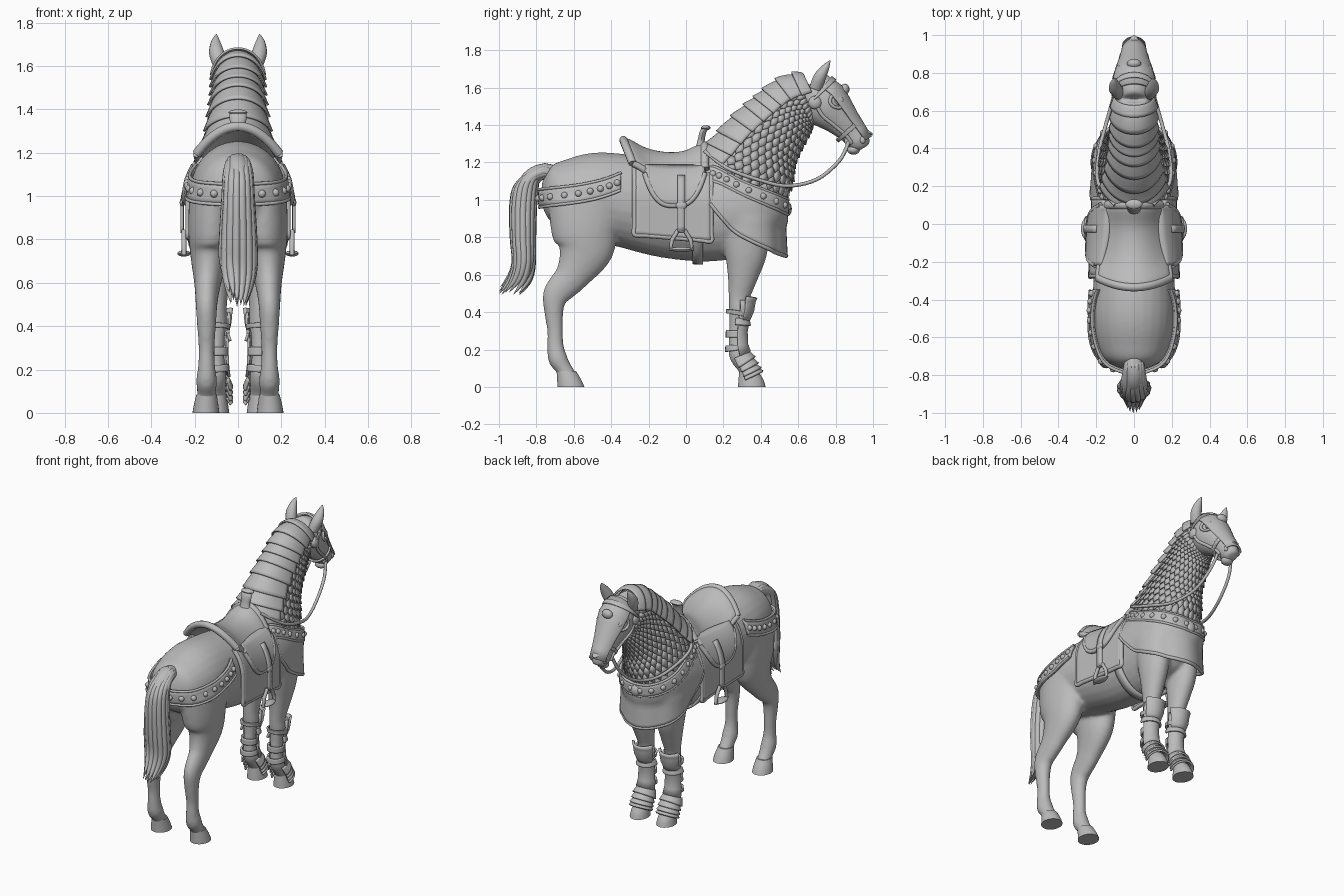
import bpy, bmesh, random
from math import sin, cos, pi, radians, hypot
from mathutils import Vector, Matrix
from mathutils.bvhtree import BVHTree

random.seed(4)
if "Cube" in bpy.data.objects:
    bpy.data.objects.remove(bpy.data.objects["Cube"])
GREY = (0.5, 0.5, 0.5, 1)
mat = bpy.data.materials.new("plain grey")
mat.use_nodes = True
mat.diffuse_color = GREY
mat.node_tree.nodes["Principled BSDF"].inputs["Base Color"].default_value = GREY
parts = []

def finish(name, mesh, mirror=False, thick=0, subsurf=0):
    ob = bpy.data.objects.new(name, mesh)
    bpy.context.collection.objects.link(ob)
    mesh.materials.clear()
    mesh.materials.append(mat)
    if thick:
        ob.modifiers.new("thickness", "SOLIDIFY").thickness = thick
        ob.modifiers["thickness"].offset = 0
    if subsurf:
        ob.modifiers.new("rounding", "SUBSURF").levels = subsurf
        ob.modifiers["rounding"].render_levels = subsurf
    if mirror:
        ob.modifiers.new("mirror", "MIRROR").use_mirror_merge = False
    parts.append(ob)
    return ob

def from_bm(name, bm, **kw):
    bmesh.ops.recalc_face_normals(bm, faces=bm.faces)
    mesh = bpy.data.meshes.new(name)
    bm.to_mesh(mesh)
    bm.free()
    return finish(name, mesh, **kw)

def spline(st, t):
    # smooth interpolation through stations, t counted in stations
    last = len(st) - 1
    t = max(0, min(last, t))
    i = min(int(t), last - 1)
    f = t - i
    p, q, r, s = (st[max(0, min(last, i + k))] for k in (-1, 0, 1, 2))
    return [b + f * (c - a + f * (2*a - 5*b + 4*c - d + f * (3*(b - c) + d - a))) / 2
            for a, b, c, d in zip(p, q, r, s)]

def surf(st, t, deg, off=0, flat=False):
    # point on a tapering tube: stations are x, y, z, half width, half depth
    t = min(t, len(st) - 1)
    x, y, z, a, b = spline(st, t)
    p, q = spline(st, t - .03), spline(st, t + .03)
    dy, dz = (0, -1) if flat else (q[1] - p[1], q[2] - p[2])
    n = hypot(dy, dz)
    ca, sa = cos(radians(deg)), sin(radians(deg))
    return Vector((x + (a + off) * ca, y - dz / n * (b + off) * sa, z + dy / n * (b + off) * sa))

def loft(bm, st, sides=28, sub=5, flip=1, flat=False):
    count = (len(st) - 1) * sub + 1
    rings = []
    for i in range(count):
        pts = [surf(st, i / sub, 360 * k / sides, 0, flat) for k in range(sides)]
        rings.append([bm.verts.new((flip * p.x, p.y, p.z)) for p in pts])
    for r, s in zip(rings, rings[1:]):
        for k in range(sides):
            m = (k + 1) % sides
            bm.faces.new((r[k], r[m], s[m], s[k]))
    bm.faces.new(rings[0])
    bm.faces.new(rings[-1])

def loft_part(name, st, mirror=False, **kw):
    bm = bmesh.new()
    loft(bm, st, **kw)
    return from_bm(name, bm, mirror=mirror)

def sheet(name, f, nu, nv, **kw):
    bm = bmesh.new()
    g = [[bm.verts.new(f(i / nu, j / nv)) for j in range(nv + 1)] for i in range(nu + 1)]
    for i in range(nu):
        for j in range(nv):
            bm.faces.new((g[i][j], g[i + 1][j], g[i + 1][j + 1], g[i][j + 1]))
    return from_bm(name, bm, **kw)

def patch(name, st, t0, t1, a0, a1, off0, off1, thick=.012, mirror=False):
    # plate following part of a tube, flared from off0 to off1
    return sheet(name, lambda u, v: surf(st, t0 + (t1 - t0) * u, a0 + (a1 - a0) * v,
                 off0 + (off1 - off0) * u), 5, 24, thick=thick, mirror=mirror)

def tube(name, pts, mirror=False, closed=False):
    cu = bpy.data.curves.new(name, "CURVE")
    cu.dimensions, cu.bevel_depth, cu.bevel_resolution, cu.use_fill_caps = "3D", 1, 3, True
    sp = cu.splines.new("POLY")
    n = len(pts) if closed else (len(pts) - 1) * 5 + 1
    sp.points.add(n - 1)
    for i in range(n):
        x, y, z, r = pts[i] if closed else spline(pts, i / 5)
        sp.points[i].co, sp.points[i].radius = (x, y, z, 1), max(r, .001)
    sp.use_cyclic_u = closed
    ob = bpy.data.objects.new(name, cu)
    bpy.context.collection.objects.link(ob)
    mesh = bpy.data.meshes.new_from_object(ob.evaluated_get(bpy.context.evaluated_depsgraph_get()))
    bpy.data.objects.remove(ob)
    finish(name, mesh, mirror=mirror)

def balls(name, items, mirror=False):
    bm = bmesh.new()
    for loc, size in items:
        bmesh.ops.create_uvsphere(bm, u_segments=14, v_segments=8, radius=1,
                                  matrix=Matrix.Translation(loc) @ Matrix.Diagonal((*size, 1)))
    from_bm(name, bm, mirror=mirror)

# Horse body
trunk = [(0, y, z, a, b) for y, z, a, b in (
    (-.77, 1.03, .05, .06), (-.73, 1.03, .14, .14), (-.65, 1.03, .19, .185), (-.5, 1.02, .22, .235),
    (-.3, .99, .215, .25), (-.1, .95, .205, .26), (.1, .94, .2, .27), (.25, .96, .205, .27),
    (.38, .98, .195, .24), (.47, .98, .15, .18), (.525, .98, .07, .1))]
neck = [(0, y, z, a, b) for y, z, a, b in (
    (.22, 1, .18, .24), (.32, 1.14, .17, .245), (.4, 1.29, .13, .2), (.5, 1.42, .107, .165),
    (.58, 1.51, .098, .14), (.68, 1.56, .09, .11))]
head = [(0, y, z, a, b) for y, z, a, b in (
    (.65, 1.59, .07, .08), (.7, 1.56, .1, .11), (.75, 1.5, .105, .12), (.82, 1.43, .082, .09),
    (.88, 1.365, .06, .068), (.925, 1.31, .056, .062), (.945, 1.275, .035, .04))]
fore = [(.11, .32, .9, .095, .14), (.11, .32, .72, .08, .115), (.105, .305, .6, .065, .085),
        (.1, .285, .48, .048, .058), (.1, .285, .42, .05, .055), (.1, .275, .35, .04, .044),
        (.1, .27, .25, .038, .04), (.1, .28, .17, .046, .05), (.1, .32, .1, .044, .042),
        (.1, .345, .05, .046, .048)]
hind = [(.11, -.53, 1, .115, .21), (.12, -.54, .85, .11, .185), (.13, -.54, .73, .09, .15),
        (.14, -.605, .6, .062, .095), (.145, -.69, .5, .05, .074), (.145, -.707, .42, .045, .054),
        (.145, -.7, .3, .037, .042), (.145, -.698, .22, .039, .044), (.145, -.685, .15, .048, .052),
        (.145, -.655, .1, .044, .044), (.145, -.63, .05, .046, .05)]
bm = bmesh.new()
for st in (trunk, neck, head):
    loft(bm, st)
for side in (1, -1):
    loft(bm, fore, flip=side)
    loft(bm, hind, flip=side)
horse = from_bm("horse_body", bm)
rm = horse.modifiers.new("blend", "REMESH")
rm.mode, rm.voxel_size = "VOXEL", .011
sm = horse.modifiers.new("soften", "SMOOTH")
sm.factor, sm.iterations = .5, 8
dg = bpy.context.evaluated_depsgraph_get()
baked = bpy.data.meshes.new_from_object(horse.evaluated_get(dg))
horse.modifiers.clear()
horse.data = baked
bm = bmesh.new()
bm.from_mesh(baked)
skin = BVHTree.FromBMesh(bm)
bm.free()

def hug(start, target, off=0, drop=0):
    # land on the skin from outside, lifted by off and hung lower by drop
    d = (Vector(target) - Vector(start)).normalized()
    hit = skin.ray_cast(Vector(start), d)[0] or Vector(target)
    return hit - d * off - Vector((0, 0, drop))

def flank(y, z, off=0, hang=0):
    h = max(z, hang)
    return hug((1, y, h), (0, y, h), off, h - z)

# Hooves, ears, eyes, nostrils and chin
loft_part("fore_hoof", [(.1, .335, .085, .045, .05), (.1, .347, .04, .054, .066), (.1, .352, 0, .06, .074)], True, flat=True)
loft_part("hind_hoof", [(.145, -.64, .085, .047, .052), (.147, -.625, .04, .056, .064), (.148, -.615, 0, .062, .072)], True, flat=True)
loft_part("ear", [(.08, .69, 1.59, .032, .034), (.097, .715, 1.655, .036, .034), (.103, .748, 1.71, .022, .02),
                  (.1, .77, 1.745, .003, .003)], True, sides=14)
balls("eye", [(flank(.815, 1.53), (.016, .028, .024))], True)
balls("nostril", [(flank(.945, 1.32), (.012, .016, .02))], True)
balls("chin", [((0, .895, 1.268), (.04, .035, .026))])

# Tail: a core with loose tapering locks
loft_part("tail_core", [(0, -.66, 1.12, .04, .04), (0, -.75, 1.155, .046, .04), (0, -.83, 1.11, .052, .05),
          (0, -.87, 1, .058, .055), (0, -.875, .8, .07, .05), (0, -.87, .68, .06, .04), (0, -.9, .58, .025, .02)], sides=16)
for k in range(15):
    a = 2 * pi * k / 15
    cx, cy, end = cos(a), sin(a), random.uniform(-.03, .06)
    tube("tail_lock", [(.03 * cx, -.7 + .01 * cy, 1.135 + .02 * cy, .014),
         (.04 * cx, -.765 - .01 * cy, 1.15 - .03 * cy, .018), (.052 * cx, -.845 + .045 * cy, 1.1 + .01 * cy, .02),
         (.058 * cx, -.87 + .055 * cy, .98, .021), (.068 * cx, -.872 + .05 * cy, .8, .022),
         (.07 * cx, -.868 + .045 * cy, .68 + end, .021), (.055 * cx, -.89 + .05 * cy, .59 + end, .016),
         (.04 * cx, -.945 + .055 * cy, .515 + end, .001)])

# Neck armour: overlapping crest plates and scales
for k in range(9):
    t = .85 + k * .45
    w = 62 + 2.5 * k
    patch("crest_plate", neck, t, t + .53, 90 - w, 90 + w, .032, .014, .01)
bm = bmesh.new()
for row in range(15):
    for col in range(21):
        t, a = .75 + row * .25, -210 + (col + row % 2 / 2) * 11.4
        shape = ((.3, -5.5, .004), (.3, 5.5, .004), (.08, 5.5, .014), (-.07, 0, .02), (.08, -5.5, .014))
        bm.faces.new([bm.verts.new(surf(neck, t + dt, a + da, off)) for dt, da, off in shape])
from_bm("neck_scales", bm, thick=.008)

# Face plate, bridle and reins
patch("face_plate", head, .7, 5.2, 28, 152, .012, .01, .012)
loft_part("face_plate_tip", [(0, .92, 1.39, .04, .025), (0, .96, 1.365, .035, .015), (0, .998, 1.35, .008, .005)], sides=12)
balls("forehead_boss", [(surf(head, 2, 90, .015), (.038, .025, .03))])
patch("nose_band", head, 3.75, 4.0, -180, 180, .012, .012)
patch("brow_band", head, .95, 1.15, -60, 240, .014, .014)
ring = [flank(.815 + .045 * cos(a), 1.53 + .038 * sin(a), .006) for a in (2 * pi * i / 20 for i in range(20))]
tube("eye_guard", [(*p, .009) for p in ring], True, True)
tube("cheek_strap", [(*flank(y, z, .004), .01) for y, z in ((.69, 1.52), (.73, 1.45), (.79, 1.4), (.86, 1.34), (.885, 1.3))], True)
balls("bridle_boss", [(flank(.69, 1.52), (.022, .036, .036)), (flank(.87, 1.315), (.014, .024, .024))], True)
tube("rein", [(x, y, z, .01) for x, y, z in ((.055, .87, 1.31), (.075, .82, 1.21), (.1, .7, 1.11), (.145, .54, 1.075),
     (.185, .38, 1.11), (.19, .22, 1.17), (.1, .1, 1.26))], True)

# Rump and chest harness
def rump(u, v, off=.012):
    a = radians(-5 - 170 * u)
    s = -sin(a)
    z = 1.06 - .1 * s + .095 * v
    return hug((cos(a), -.33 - s, z), (0, -.33, z), off)

def chest(u, v, off=.016):
    a = pi * u
    s = sin(a)
    z = 1.1 - .18 * s * s + .08 * v
    return hug((cos(a), .13 + s, z), (0, .13, z), off)

def chest_skirt(u, v):
    a = pi * u
    s = sin(a)
    top, low = 1.12 - .18 * s * s, .98 - .28 * s
    z = low + (top - low) * v
    h = max(z, .86)
    return hug((cos(a), .13 + s, h), (0, .13, h), .012 + .012 * (1 - v), h - z)

for name, f in (("rump_band", rump), ("chest_band", chest)):
    sheet(name, f, 48, 4, thick=.018)
    for v in (0, 1):
        tube(name + "_edge", [(*f(i / 30, v, .02), .008) for i in range(31)])
    balls(name + "_studs", [(f((i + .5) / 18, .5, .02), (.018, .018, .018)) for i in range(18)])
sheet("chest_skirt", chest_skirt, 48, 10, thick=.016)
tube("chest_skirt_edge", [(*chest_skirt(i / 40, 0), .011) for i in range(41)])
balls("chest_boss", [(chest(.5, .4), (.035, .025, .04))])

# Saddle, blanket, girth and stirrups
def blanket(u, v):
    return flank(-.275 + .41 * u, .815 - .035 * u + .36 * v, .018, .98)

def flap(u, v):
    low = 1.14 - .17 * (1 - abs(2 * u - 1) ** 3)
    return flank(-.22 + .32 * u, low + (1.18 - low) * v, .042, .98)

def seat(u, v):
    w, s = .19 - .05 * u, 2 * v - 1
    z = spline([(1.32,), (1.265,), (1.24,), (1.245,), (1.29,)], 4 * u)[0]
    return w * s, -.335 + .435 * u + .05 * s * s * (1 - u), z - .125 * s * s

sheet("blanket", blanket, 16, 16, thick=.02, mirror=True)
border = [(0, 1 - i / 8) for i in range(8)] + [(i / 8, 0) for i in range(8)] + [(1, i / 8) for i in range(9)]
tube("blanket_border", [(*blanket(u, v), .013) for u, v in border], True)
sheet("saddle_flap", flap, 16, 8, thick=.022, mirror=True)
tube("saddle_flap_edge", [(*flap(i / 16, 0), .014) for i in range(17)], True)
sheet("saddle_seat", seat, 14, 14, thick=.035, subsurf=1)
tube("cantle_rim", [(*seat(0, i / 12), .022) for i in range(13)])
tube("seat_rim", [(*seat(i / 10, 1), .018) for i in range(11)], True)
tube("pommel_arch", [(*seat(1, i / 10), .024) for i in range(11)])
loft_part("pommel_horn", [(0, .07, 1.25, .045, .03), (0, .08, 1.31, .032, .02), (0, .09, 1.36, .04, .018),
                          (0, .11, 1.39, .035, .014)], sides=14)
balls("horn_cap", [((0, .105, 1.385), (.045, .026, .014))])
sheet("girth", lambda u, v: hug((sin(pi * (2 * u - 1) * .6), .035 + .055 * v, .95 - cos(pi * (2 * u - 1) * .6)),
      (0, .035 + .055 * v, .95), .01), 40, 2, thick=.016)
sheet("stirrup_leather", lambda u, v: flank(-.045 + .04 * u, .83 + .3 * v, .058, .98), 2, 10, thick=.014, mirror=True)
sx = flank(-.025, .83, .05, .98).x
tube("stirrup", [(sx, -.025 + dy, z, .012) for dy, z in ((-.02, .835), (.02, .835), (.05, .785), (.058, .735), (-.058, .735), (-.05, .785))],
     True, True)
balls("stirrup_tread", [((sx, -.025, .735), (.032, .06, .014))], True)
balls("stirrup_buckle", [((sx + .008, -.025, .97), (.012, .03, .022))], True)

# Foreleg armour
patch("shin_guard", fore, 3.2, 7.1, 5, 175, .01, .014, mirror=True)
patch("knee_plate", fore, 2.9, 4.9, 25, 155, .03, .012, .014, True)
patch("knee_cuff", fore, 4.8, 5.2, -10, 190, .012, .026, .012, True)
for t in (4.2, 5.5, 6.3):
    patch("leg_strap", fore, t, t + .35, -180, 180, .012, .012, .012, True)
for k in range(4):
    t = 7.1 + k * .42
    patch("pastern_plate", fore, t, t + .6, -25, 205, .008, .028, .011, True)

# Soft shading with crisp plate edges
bpy.ops.object.select_all(action="DESELECT")
for ob in parts:
    ob.select_set(True)
bpy.context.view_layer.objects.active = horse
bpy.ops.object.shade_smooth_by_angle(angle=radians(40))
